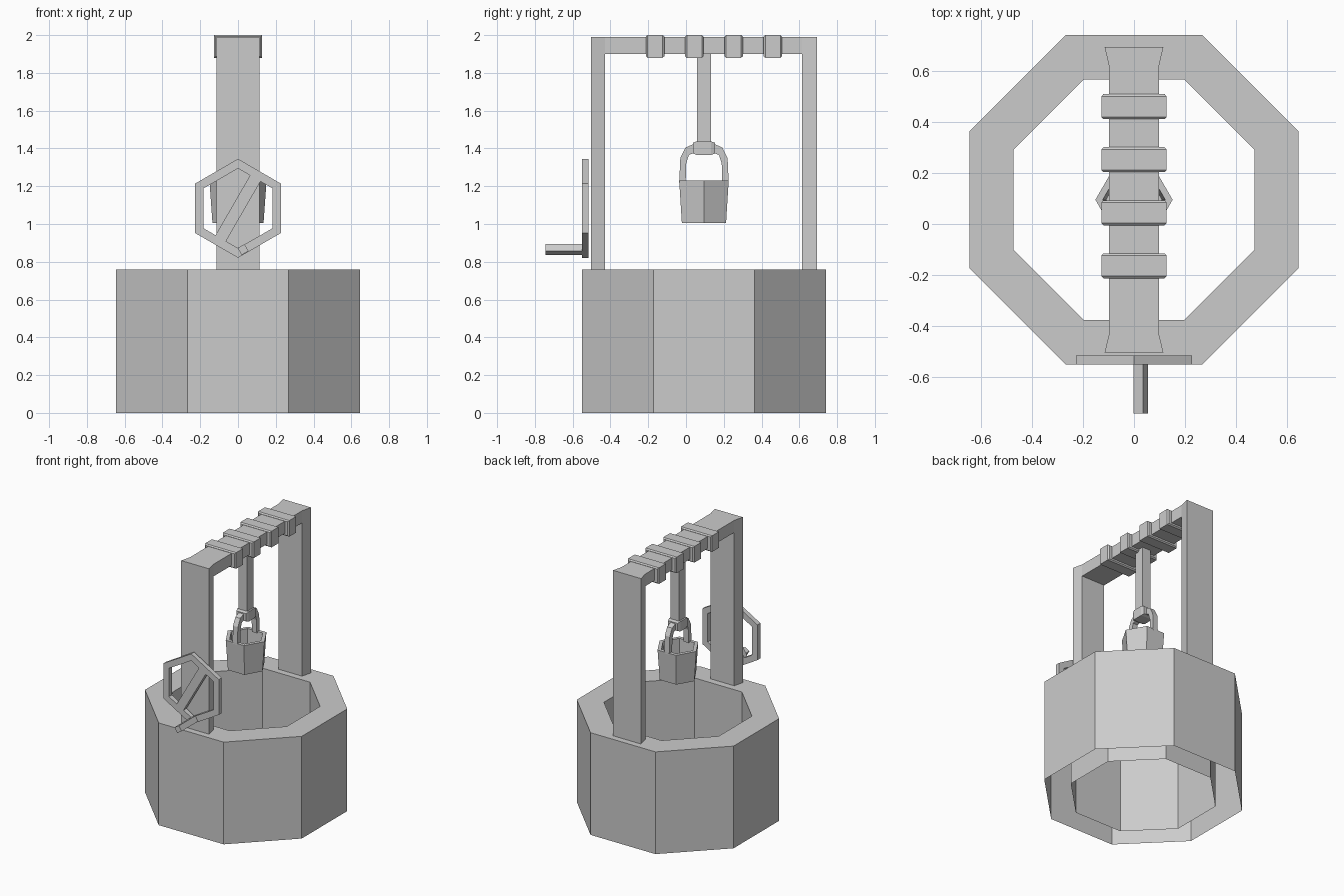
import bpy
from math import cos, sin, pi, radians

if "Cube" in bpy.data.objects:
    bpy.data.objects.remove(bpy.data.objects["Cube"])

CY = 0.095  # y of the well axis


def mesh(name, verts, faces):
    m = bpy.data.meshes.new(name)
    m.from_pydata(verts, [], faces)
    m.update()
    o = bpy.data.objects.new(name, m)
    bpy.context.collection.objects.link(o)
    return o


def loft(name, rings, start_cap=True, end_cap=True):
    """Skin a list of equal-length closed rings, with optional end caps."""
    n = len(rings[0])
    verts = [v for r in rings for v in r]
    faces = [(a * n + i, a * n + (i + 1) % n, (a + 1) * n + (i + 1) % n, (a + 1) * n + i)
             for a in range(len(rings) - 1) for i in range(n)]
    if start_cap:
        faces.append(tuple(reversed(range(n))))
    if end_cap:
        faces.append(tuple(range(len(verts) - n, len(verts))))
    return loft_fix(mesh(name, verts, faces))


def loft_fix(o):
    import bmesh
    bm = bmesh.new()
    bm.from_mesh(o.data)
    bmesh.ops.recalc_face_normals(bm, faces=bm.faces)
    bm.to_mesh(o.data)
    bm.free()
    return o


def poly(n, apothem, z, cy, start):
    r = apothem / cos(pi / n)
    return [(r * cos(start + 2 * pi * i / n), cy + r * sin(start + 2 * pi * i / n), z) for i in range(n)]


def along_y(profile, y):
    return [(x, y, z) for x, z in profile]


def rect(hx, z0, z1):
    return [(-hx, z0), (hx, z0), (hx, z1), (-hx, z1)]


def band(name, y, half, flat, hx, z0, z1, inset):
    """Block around a bar with chamfered front and back rims."""
    small = rect(hx - inset, z0 + inset, z1 - inset)
    big = rect(hx, z0, z1)
    return loft(name, [along_y(small, y - half), along_y(big, y - flat),
                       along_y(big, y + flat), along_y(small, y + half)])


# Octagonal well wall, open underneath
o8 = pi / 8
loft("well_wall", [poly(8, 0.645, 0, CY, o8), poly(8, 0.645, 0.76, CY, o8),
                   poly(8, 0.472, 0.76, CY, o8), poly(8, 0.472, 0, CY, o8)], False, False)

# Two posts, slightly wider on their outer faces
for name, outer, inner in (("front_post", -0.503, -0.428), ("back_post", 0.693, 0.615)):
    plan = [(-0.115, outer), (0.115, outer), (0.097, inner), (-0.097, inner)]
    loft(name, [[(x, y, z) for x, y in plan] for z in (0.76, 1.99)])

# Crossbar with four rope coils
loft("crossbar", [along_y(rect(0.097, 1.9, 1.99), y) for y in (-0.428, 0.615)])
for i in range(4):
    band(f"rope_coil_{i + 1}", -0.164 + 0.208 * i, 0.049, 0.04, 0.128, 1.88, 2.0, 0.008)

# Hanging rope and its knot
loft("rope", [[(x, CY + y, z) for x, y in ((-.035, -.037), (.035, -.037), (.035, .037), (-.035, .037))]
              for z in (1.4, 1.9)])
band("rope_knot", CY, 0.058, 0.037, 0.047, 1.365, 1.438, 0.008)

# Hexagonal hollow bucket
loft("bucket", [poly(6, 0.117, 1.005, CY, 0), poly(6, 0.131, 1.23, CY, 0),
                poly(6, 0.106, 1.23, CY, 0), poly(6, 0.095, 1.03, CY, 0)])

# Bucket handle: half profile mirrored in y, bent as a strip
outer = [(-0.131, 1.22), (-0.125, 1.35), (-0.097, 1.405), (-0.04, 1.43)]
inner = [(-0.097, 1.22), (-0.094, 1.32), (-0.08, 1.365), (-0.035, 1.385)]
pairs = list(zip(outer, inner))
pairs += [((-a[0], a[1]), (-b[0], b[1])) for a, b in reversed(pairs)]
loft("bucket_handle", [[(-.02, CY + a[0], a[1]), (.02, CY + a[0], a[1]),
                        (.02, CY + b[0], b[1]), (-.02, CY + b[0], b[1])] for a, b in pairs])

# Hexagonal crank wheel
WZ, Y0, Y1 = 1.083, -0.55, -0.515


def hexagon(r, y):
    return [(r * sin(i * pi / 3), y, WZ + r * cos(i * pi / 3)) for i in range(6)]


loft("crank_wheel", [hexagon(0.262, Y0), hexagon(0.262, Y1), hexagon(0.211, Y1),
                     hexagon(0.211, Y0), hexagon(0.262, Y0)], False, False)


def tilted(cx, cz, hu, hv, angle, y):
    c, s = cos(angle), sin(angle)
    return [(cx + u * c - v * s, y, cz + u * s + v * c)
            for u, v in ((-hu, -hv), (hu, -hv), (hu, hv), (-hu, hv))]


# Diagonal spoke and crank grip
loft("crank_spoke", [tilted(0, WZ, 0.185, 0.032, radians(60), y) for y in (Y0, Y1)])
loft("crank_grip", [tilted(0.027, 0.865, 0.021, 0.021, radians(30), y) for y in (-0.743, Y0)])
